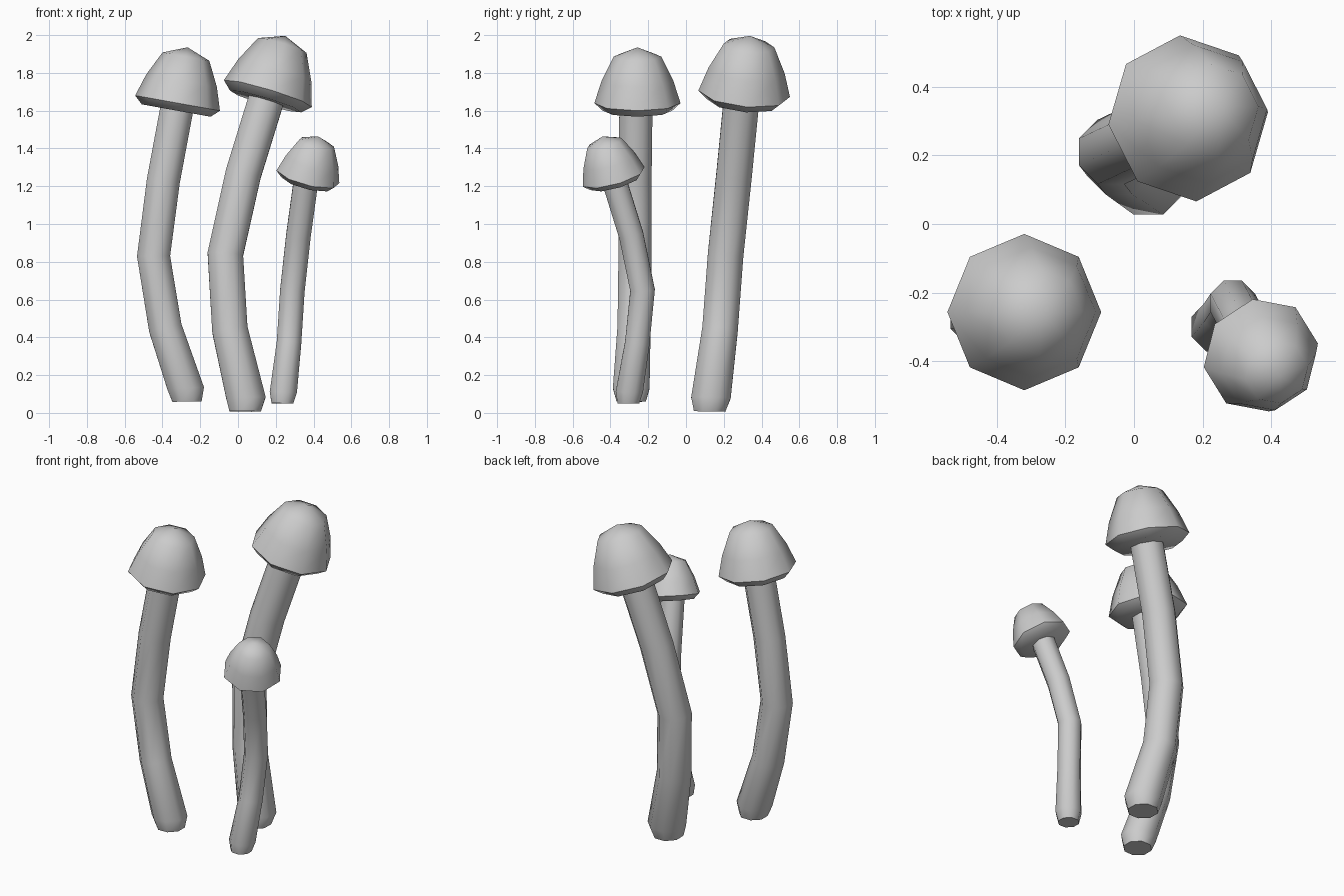
import bpy, bmesh
from math import cos, sin, pi, radians
from mathutils import Vector, Matrix

cube = bpy.data.objects.get("Cube")
if cube:
    bpy.data.objects.remove(cube, do_unlink=True)

GREY = (0.6, 0.6, 0.6, 1)
grey = bpy.data.materials.new("plain_grey")
grey.use_nodes = True
grey.diffuse_color = GREY
grey.node_tree.nodes["Principled BSDF"].inputs["Base Color"].default_value = GREY

SIDES = 8


def skin(name, rings, tip=None):
    """Join eight-sided rings (centre, axis, radius, turn) into one closed part."""
    bm = bmesh.new()
    loops = []
    for centre, axis, radius, turn in rings:
        tilt = Vector((0, 0, 1)).rotation_difference(axis).to_matrix()
        loops.append([bm.verts.new(centre + tilt @ Vector(
            (radius * cos(turn + 2 * pi * i / SIDES), radius * sin(turn + 2 * pi * i / SIDES), 0)))
            for i in range(SIDES)])
    for low, high in zip(loops, loops[1:]):
        for i in range(SIDES):
            j = (i + 1) % SIDES
            bm.faces.new((low[i], low[j], high[j], high[i]))
    bm.faces.new(loops[0][::-1])
    if tip is None:
        bm.faces.new(loops[-1])
    else:
        apex = bm.verts.new(tip)
        for i in range(SIDES):
            bm.faces.new((loops[-1][i], loops[-1][(i + 1) % SIDES], apex))
    bmesh.ops.recalc_face_normals(bm, faces=bm.faces)
    mesh = bpy.data.meshes.new(name)
    bm.to_mesh(mesh)
    bm.free()
    mesh.materials.append(grey)
    obj = bpy.data.objects.new(name, mesh)
    bpy.context.collection.objects.link(obj)
    bpy.ops.object.select_all(action='DESELECT')
    obj.select_set(True)
    bpy.context.view_layer.objects.active = obj
    bpy.ops.object.shade_smooth_by_angle(angle=radians(60))


def stem(name, path, radius):
    """Bent tube, with a slightly swollen and bevelled foot."""
    pts = [Vector(p) for p in path]
    rings = []
    for i, p in enumerate(pts):
        axis = (pts[min(i + 1, len(pts) - 1)] - pts[max(i - 1, 0)]).normalized()
        if i < 2:  # the foot stands nearly level
            axis = axis.lerp(Vector((0, 0, 1)), 0.8).normalized()
        swell = (0.9, 1.13)[i] if i < 2 else 1.02
        rings.append((p, axis, radius * swell, pi / SIDES))
    skin(name, rings)


# Cap outline: radius and height above the rim
CAP = ((0.185, -0.04), (0.228, 0), (0.19, 0.12), (0.126, 0.25))
CAP_TOP = 0.3


def cap(name, centre, axis, scale, turn):
    """Faceted dome on a tilted axis."""
    c, a = Vector(centre), Vector(axis).normalized()
    rings = [(c + a * h * scale, a, r * scale, radians(turn)) for r, h in CAP]
    skin(name, rings, c + a * CAP_TOP * scale)


# Left-hand mushroom
stem("right_stem", [(-0.27, -0.29, 0.06), (-0.277, -0.29, 0.13), (-0.385, -0.275, 0.45),
                    (-0.447, -0.27, 0.83), (-0.395, -0.27, 1.23), (-0.322, -0.265, 1.62)], 0.093)
cap("right_cap", (-0.32, -0.257, 1.64), (0.18, 0, 1), 1, 0)

# Tall mushroom at the back
stem("tall_stem", [(0.038, 0.125, 0.008), (0.042, 0.132, 0.08), (-0.043, 0.18, 0.44),
                   (-0.067, 0.21, 0.84), (0.028, 0.255, 1.265), (0.153, 0.295, 1.67)], 0.1)
cap("tall_cap", (0.158, 0.308, 1.69), (0.3, 0.1, 1), 1.07, 5)

# Small mushroom at the front
stem("small_stem", [(0.235, -0.305, 0.05), (0.24, -0.3, 0.11), (0.27, -0.258, 0.37),
                    (0.288, -0.23, 0.65), (0.32, -0.29, 0.94), (0.36, -0.38, 1.23)], 0.069)
cap("small_cap", (0.37, -0.383, 1.25), (0.26, -0.28, 1), 0.76, 10)
